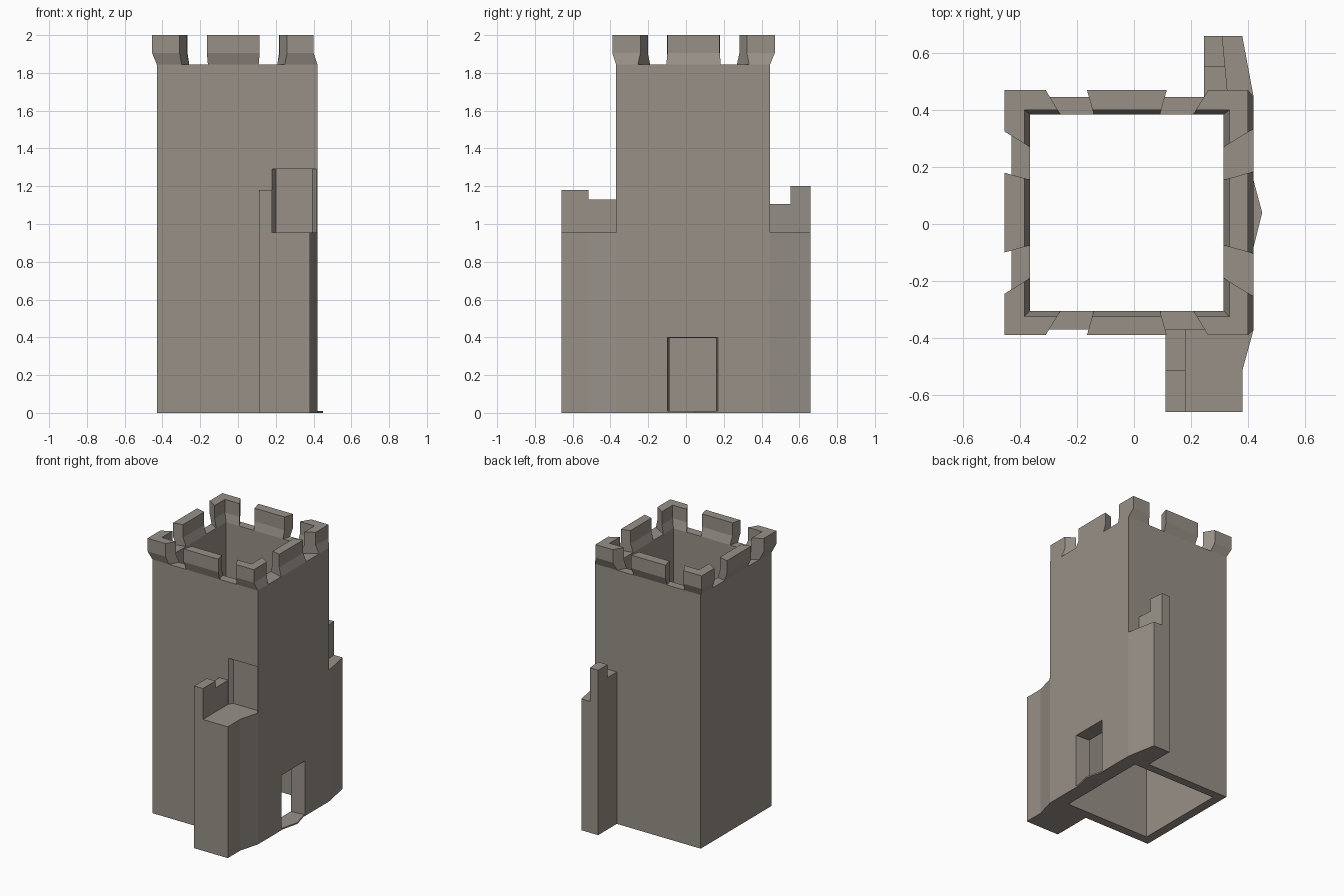
import bpy, bmesh

if "Cube" in bpy.data.objects:
    bpy.data.objects.remove(bpy.data.objects["Cube"])

stone = bpy.data.materials.new("warm grey stone")
stone.diffuse_color = (0.31, 0.28, 0.245, 1)
stone.use_nodes = True
stone.node_tree.nodes["Principled BSDF"].inputs["Base Color"].default_value = stone.diffuse_color


def loft(name, levels):
    """Closed solid from stacked outlines: [(outline of 3D points), ...]."""
    bm = bmesh.new()
    rings = [[bm.verts.new(p) for p in lv] for lv in levels]
    n = len(rings[0])
    for a, b in zip(rings, rings[1:]):
        for i in range(n):
            j = (i + 1) % n
            bm.faces.new((a[i], a[j], b[j], b[i]))
    bm.faces.new(rings[0][::-1])
    bm.faces.new(rings[-1])
    bmesh.ops.recalc_face_normals(bm, faces=bm.faces)
    me = bpy.data.meshes.new(name)
    bm.to_mesh(me)
    bm.free()
    me.materials.append(stone)
    ob = bpy.data.objects.new(name, me)
    bpy.context.collection.objects.link(ob)
    return ob


def prism(name, plan, z0, z1):
    return loft(name, [[(x, y, z) for x, y in plan] for z in (z0, z1)])


def rect(x0, x1, y0, y1):
    return [(x0, y0), (x1, y0), (x1, y1), (x0, y1)]


def cut(ob, cutter):
    m = ob.modifiers.new("cut", 'BOOLEAN')
    m.operation, m.solver, m.object = 'DIFFERENCE', 'EXACT', cutter
    bpy.context.view_layer.objects.active = ob
    bpy.ops.object.modifier_apply(modifier=m.name)
    bpy.data.objects.remove(cutter)


# hollow tower shaft, open at both ends
TOP = 1.845
shaft = prism("tower_shaft", rect(-0.43, 0.42, -0.37, 0.445), 0, TOP)
cut(shaft, prism("hollow_cutter", rect(-0.365, 0.315, -0.305, 0.385), -0.1, 2.1))

# splayed ground doorway through the right wall
cut(shaft, loft("door_cutter", [
    [(0.30, -0.087, 0.01), (0.30, 0.156, 0.01), (0.30, 0.156, 0.395), (0.30, -0.087, 0.395)],
    [(0.43, -0.10, 0.01), (0.43, 0.17, 0.01), (0.43, 0.17, 0.40), (0.43, -0.10, 0.40)]]))
# shallow upper doorway recess above the front platform
cut(shaft, loft("recess_cutter", [
    [(0.20, -0.34, 0.955), (0.395, -0.34, 0.955), (0.395, -0.34, 1.29), (0.20, -0.34, 1.29)],
    [(0.18, -0.371, 0.955), (0.417, -0.371, 0.955), (0.417, -0.371, 1.29), (0.18, -0.371, 1.29)]]))

# pointed doorstep
prism("doorstep", [(0.415, -0.10), (0.45, 0.04), (0.415, 0.17)], 0, 0.01)

# battlements: distances from centre (outer base, outer top, inner base, inner top)
CX, CY = -0.025, 0.04
WALLS = {(-1, 0): (0.405, 0.43, 0.34, 0.36), (1, 0): (0.445, 0.425, 0.34, 0.36),
         (0, -1): (0.41, 0.43, 0.345, 0.365), (0, 1): (0.405, 0.43, 0.345, 0.36)}
LEVELS = ((TOP, 0), (1.905, 1), (2.0, 1))


def splay(depth, inner, outer):
    return inner + (outer - inner) * (depth - 0.34) / 0.09


def merlon_middle(name, side):
    w, levels = WALLS[side], []
    for z, k in LEVELS:
        o, i = w[k], w[2 + k]
        eo, ei = splay(o, 0.115, 0.14), splay(i, 0.115, 0.14)
        ring = [(o, -eo), (o, eo), (i, ei), (i, -ei)]
        sx, sy = side
        levels.append([(CX + d * sx - e * sy, CY + d * sy + e * sx, z) for d, e in ring])
    loft(name, levels)


def merlon_corner(name, sx, sy):
    wx, wy, levels = WALLS[(sx, 0)], WALLS[(0, sy)], []
    for z, k in LEVELS:
        ox, ix, oy, iy = wx[k], wx[2 + k], wy[k], wy[2 + k]
        e = lambda d: splay(d, 0.23, 0.285)
        ring = [(ox, oy), (e(oy), oy), (e(iy), iy), (ix, iy), (ix, e(ix)), (ox, e(ox))]
        levels.append([(CX + sx * x, CY + sy * y, z) for x, y in ring])
    loft(name, levels)


for side, label in (((-1, 0), "left"), ((1, 0), "right"), ((0, -1), "front"), ((0, 1), "back")):
    merlon_middle("merlon_" + label, side)
for sx, lx in ((-1, "left"), (1, "right")):
    for sy, ly in ((-1, "front"), (1, "back")):
        merlon_corner(f"corner_merlon_{ly}_{lx}", sx, sy)

# front buttress: platform and stepped parapet
prism("front_platform", [(0.18, -0.37), (0.18, -0.66), (0.38, -0.66), (0.38, -0.515), (0.42, -0.37)], 0, 0.955)
prism("front_parapet_high", rect(0.11, 0.18, -0.66, -0.515), 0, 1.18)
prism("front_parapet_low", rect(0.11, 0.18, -0.515, -0.37), 0, 1.13)

# back buttress: platform and stepped parapet
prism("back_platform", [(0.33, 0.445), (0.42, 0.445), (0.38, 0.66), (0.31, 0.66)], 0, 0.955)
prism("back_parapet_high", [(0.245, 0.553), (0.32, 0.553), (0.31, 0.66), (0.245, 0.66)], 0, 1.2)
prism("back_parapet_low", [(0.245, 0.445), (0.33, 0.445), (0.32, 0.553), (0.245, 0.553)], 0, 1.105)
